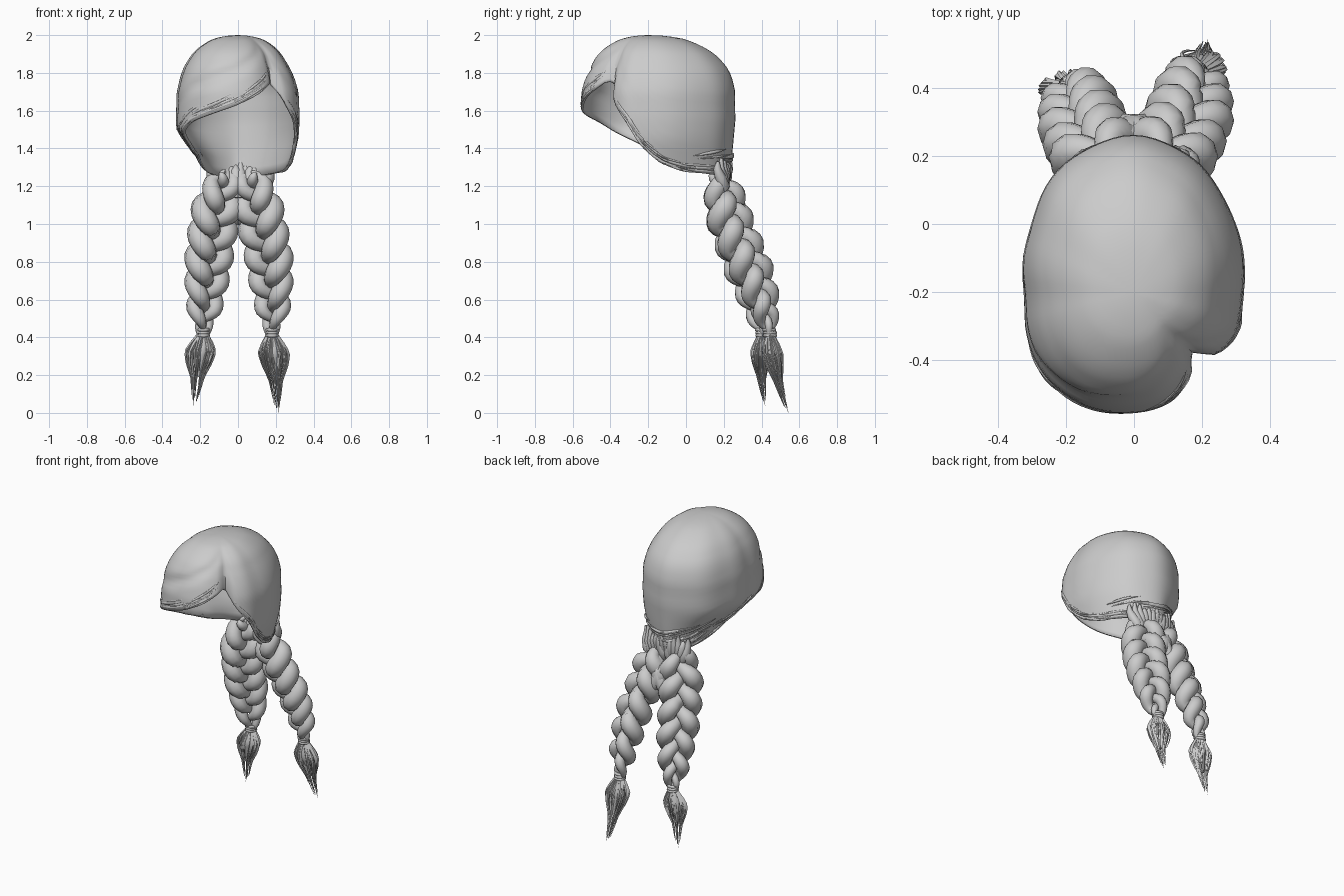
import bpy, bmesh, math, random
from mathutils import Vector

random.seed(4)
if "Cube" in bpy.data.objects:
    bpy.data.objects.remove(bpy.data.objects["Cube"], do_unlink=True)

hair = bpy.data.materials.new("grey hair")
hair.use_nodes = True
colour = (0.6, 0.6, 0.6, 1)
hair.diffuse_color = colour
hair.node_tree.nodes["Principled BSDF"].inputs["Base Color"].default_value = colour


# Helpers
def lookup(table, x):
    """Straight-line interpolation in a list of pairs."""
    for (a, va), (b, vb) in zip(table, table[1:]):
        if x <= b:
            return va + (vb - va) * max(0, (x - a) / (b - a))
    return table[-1][1]


def soft(table, deg, width):
    """Smoothed lookup by angle, wrapping round the head."""
    steps = [i / 4 * width for i in range(-4, 5)]
    return sum(lookup(table, (deg + s + 270) % 360 - 270) for s in steps) / len(steps)


def bump(x, width):
    return math.exp(-(x / width) ** 2)


def finish(bm, name, angle=60):
    bmesh.ops.recalc_face_normals(bm, faces=bm.faces)
    mesh = bpy.data.meshes.new(name)
    bm.to_mesh(mesh)
    bm.free()
    mesh.materials.append(hair)
    obj = bpy.data.objects.new(name, mesh)
    bpy.context.collection.objects.link(obj)
    bpy.ops.object.select_all(action="DESELECT")
    obj.select_set(True)
    bpy.context.view_layer.objects.active = obj
    bpy.ops.object.shade_smooth_by_angle(angle=math.radians(angle))
    return obj


def tube(bm, path, radii, sides=8):
    """Sweep a circle of changing radius along a path."""
    rings = []
    for i, p in enumerate(path):
        along = (path[min(i + 1, len(path) - 1)] - path[max(i - 1, 0)]).normalized()
        ref = Vector((0, 1, 0)) if abs(along.y) < 0.9 else Vector((0, 0, 1))
        u = along.cross(ref).normalized()
        v = along.cross(u)
        rings.append([bm.verts.new(p + radii[i] * (u * math.cos(a) + v * math.sin(a)))
                      for a in (math.tau * k / sides for k in range(sides))])
    for r, s in zip(rings, rings[1:]):
        for k in range(sides):
            j = (k + 1) % sides
            bm.faces.new((r[k], r[j], s[j], s[k]))
    bm.faces.new(rings[0])
    bm.faces.new(rings[-1])


# Cap shape: outline radius and hem height by angle, fullness by depth below the crown
outline = [(-270, .467), (-237, .425), (-214, .36), (-176, .32), (-150, .35), (-134, .365),
           (-114, .37), (-90, .36), (-73, .35), (-54, .315), (-38, .31), (-23, .33),
           (-4, .32), (14, .335), (34, .36), (50, .39), (62, .425), (90, .467)]
hem = [(-270, 1.24), (-240, 1.26), (-215, 1.31), (-176, 1.41), (-151, 1.48), (-134, 1.54),
       (-114, 1.58), (-90, 1.63), (-65, 1.71), (-48, 1.77), (-37, 1.65), (-18, 1.52),
       (-9, 1.43), (13, 1.32), (35, 1.28), (90, 1.24)]
fullness = [(0, 0), (.14, .39), (.265, .64), (.316, .73), (.41, .86), (.47, .92),
            (.55, .98), (.67, 1), (.775, .97), (.87, .93)]


def hem_height(deg):
    return soft(hem, deg, 5)


def cap_point(deg, z, lift=0):
    a = math.radians(deg)
    edge = hem_height(deg)
    drop = min(1, max(0, (2 - z) / (2 - edge)))
    full = lookup(fullness, math.sqrt(max(0, 2 - z)))
    full += 0.04 * max(0, math.sin(a)) * bump(z - 1.82, 0.14)
    full -= 0.04 * max(0, math.cos(a)) * bump(z - 1.86, 0.1)
    full -= 0.04 * bump(deg + 105, 55) * bump(z - edge - 0.19, 0.035)
    r = (soft(outline, deg, 7) - 0.05 * drop * bump(deg + 46, 6)) * full + lift
    # The sides draw in towards the nape, sooner on the right
    x = r * math.cos(a)
    start, amount, reach = (1.45, 0.14, 0.2) if x > 0 else (1.5, 0.3, 0.14)
    x *= 1 - amount * min(1, max(0, (start - z) / reach))
    crown = -0.2
    return Vector((x, crown + r * math.sin(a), z))


# Cap with side-swept fringe
bm = bmesh.new()
columns, rows = 90, 26
top = bm.verts.new(cap_point(0, 2))
grid = []
for i in range(columns):
    deg = -270 + 360 * i / columns
    depth = 2 - hem_height(deg)
    grid.append([bm.verts.new(cap_point(deg, 2 - depth * (j / rows) ** 1.7))
                 for j in range(1, rows + 1)])
for i in range(columns):
    a, b = grid[i], grid[(i + 1) % columns]
    bm.faces.new((top, a[0], b[0]))
    for j in range(rows - 1):
        bm.faces.new((a[j], a[j + 1], b[j + 1], b[j]))
cap = finish(bm, "hair_cap")
shell = cap.modifiers.new("thickness", "SOLIDIFY")
shell.thickness = 0.015
shell.offset = -1


# Layered locks following the hem
def hem_locks(name, start, end, count, spread, lift=-0.004):
    bm = bmesh.new()
    for _ in range(count):
        a = random.uniform(start, end - 30)
        b = min(end, a + random.uniform(30, 70))
        rise, thick = random.uniform(0, spread), random.uniform(0.004, 0.009)
        n = 14
        path, radii = [], []
        for i in range(n + 1):
            deg = a + (b - a) * i / n
            z = hem_height(deg) + rise * (0.6 + 0.4 * i / n)
            path.append(cap_point(deg, z, lift))
            radii.append(thick * math.sin(math.pi * i / n) + 0.001)
        tube(bm, path, radii, 6)
    finish(bm, name)


hem_locks("fringe_locks", -170, -52, 18, 0.08)
hem_locks("left_side_locks", -42, 70, 20, 0.05)
hem_locks("right_side_locks", -265, -165, 22, 0.1)
hem_locks("nape_locks", 40, 140, 22, 0.15, 0.004)

# Gathered locks at the nape
bm = bmesh.new()
for i in range(13):
    x = -0.15 + 0.33 * i / 12
    path = [Vector((x, 0.235 - 2 * x * x, random.uniform(1.31, 1.35))),
            Vector((x * 0.97, 0.23 - 2 * x * x, 1.295)),
            Vector((x * 0.92, 0.215 - x * x, 1.26 + random.uniform(-.02, .02))),
            Vector((x * 0.8, 0.2, 1.2)), Vector((x * 0.7, 0.19, 1.14))]
    tube(bm, path, [0.008, 0.02, 0.03, 0.032, 0.01])
finish(bm, "nape_gather")

# Crossing locks that join the tops of the braids
bm = bmesh.new()
for side in (-1, 1):
    ends = Vector((-0.08 * side, 0.22, 1.22)), Vector((0.06 * side, 0.31, 0.96))
    steps = [i / 10 for i in range(11)]
    tube(bm, [ends[0].lerp(ends[1], t) for t in steps],
         [0.008 + 0.045 * math.sin(math.pi * t) for t in steps], 10)
finish(bm, "crossing_locks")


# Braids
def braid(side, name, spine, tip):
    def centre(z):
        return Vector((side * lookup(spine[0], -z), lookup(spine[1], -z), z))

    high, low, n, turn = 1.28, 0.42, 66, 0.6
    # The outer edge of each braid is turned forwards
    wide = Vector((side * math.cos(turn), -math.sin(turn), 0))
    deep = Vector((side * math.sin(turn), math.cos(turn), 0.3))
    bm = bmesh.new()
    for strand in range(3):
        path, radii = [], []
        for i in range(n + 1):
            t = i / n
            phase = math.tau * (2.2 * t + strand / 3)
            size = lookup([(0, .6), (.22, 1), (.6, .95), (.85, .7), (1, .25)], t)
            p = centre(high + (low - high) * t)
            p += wide * 0.08 * size * math.sin(phase)
            p += deep * 0.042 * size * math.sin(2 * phase)
            path.append(p)
            root_taper = math.sqrt(min(1, 0.05 + t / 0.07))
            radii.append(root_taper * size * (0.041 + 0.02 * abs(math.sin(phase))))
        tube(bm, path, radii, 10)
    finish(bm, name + "_braid")

    # Tie around the braid end
    bm = bmesh.new()
    for z in (0.44, 0.425, 0.41):
        ring = [centre(z) + 0.028 * Vector((math.cos(a), math.sin(a), 0))
                for a in (math.tau * k / 16 for k in range(17))]
        tube(bm, ring, [0.01] * 17, 6)
    finish(bm, name + "_tie")

    # Loose tuft below the tie
    root = centre(low)
    bm = bmesh.new()
    swell = [(0, .25), (.15, .75), (.25, 1), (.4, .85), (.6, .45), (1, .12)]
    steps = [i / 12 for i in range(13)]

    def axis(t):
        return root.lerp(tip, t) + Vector((0, -0.015, 0)) * math.sin(math.pi * t)

    core = [t * 0.6 for t in steps]
    tube(bm, [axis(t) for t in core],
         [0.055 * lookup(swell, t) * (1 - t) + 0.002 for t in core], 10)
    for k in range(60):
        a = random.uniform(0, math.tau)
        out = random.uniform(0.045, 0.085)
        length = 1 if k == 0 else random.uniform(0.5, 0.95)
        twist = random.uniform(-0.5, 0.5)
        path = []
        for t in steps:
            s = t * length
            around = Vector((math.cos(a + twist * t), 0.65 * math.sin(a + twist * t), 0))
            path.append(axis(s) + around * out * lookup(swell, s))
        tube(bm, path, [0.008 * (1 - t) + 0.001 for t in steps], 4)
    finish(bm, name + "_tuft")


left_out = [(-1.25, .07), (-1.05, .115), (-.85, .16), (-.6, .185), (-.42, .18)]
right_out = [(-1.25, .07), (-1.05, .12), (-.85, .15), (-.6, .175), (-.42, .185)]
left_back = [(-1.25, .18), (-1, .24), (-.8, .33), (-.6, .405), (-.42, .445)]
right_back = [(-1.25, .18), (-1, .235), (-.8, .305), (-.6, .37), (-.42, .405)]
braid(1, "left", (left_out, left_back), Vector((0.21, 0.54, 0.002)))
braid(-1, "right", (right_out, right_back), Vector((-0.23, 0.42, 0.04)))
